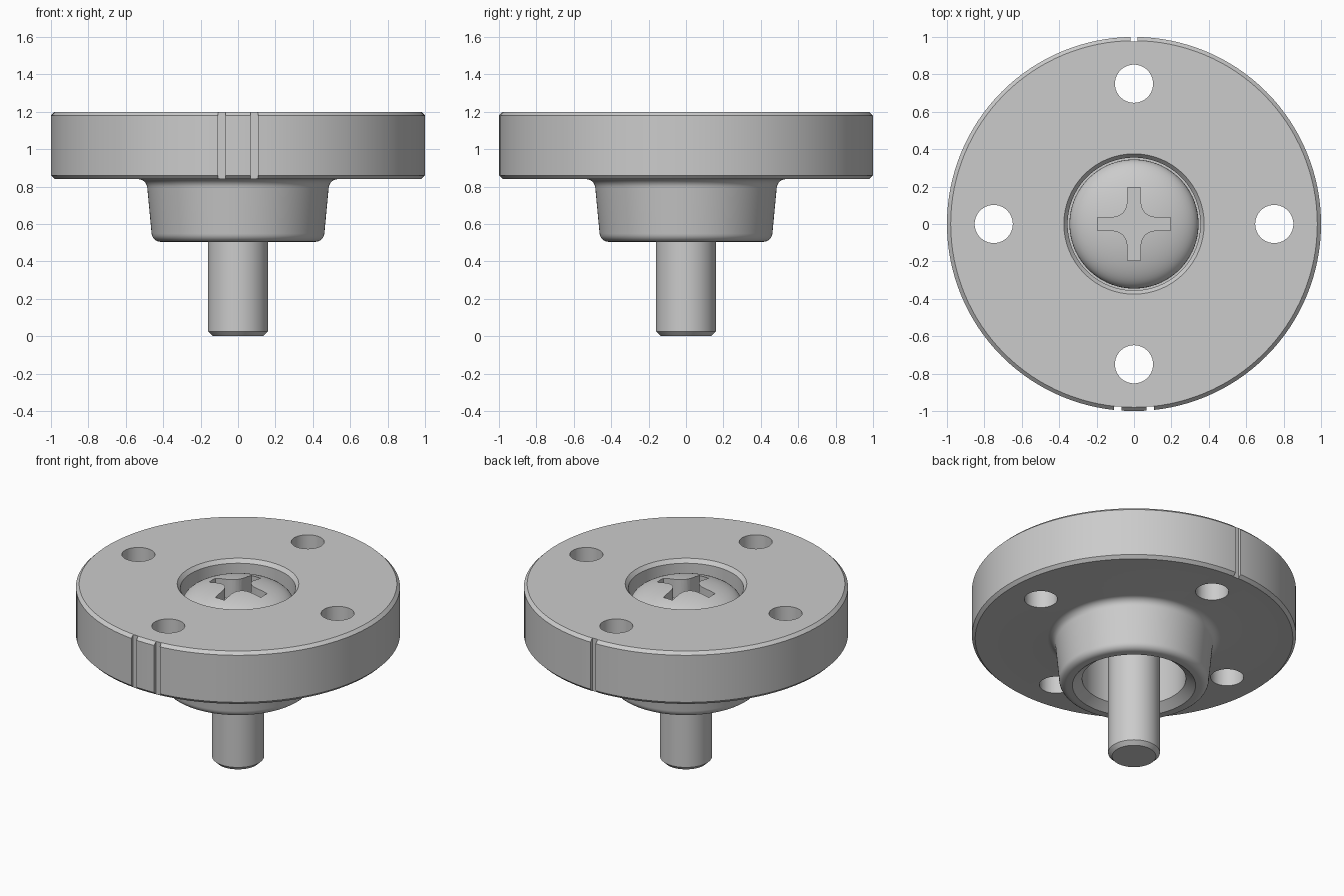
import bpy, bmesh, math
from mathutils import Matrix, Vector

if "Cube" in bpy.data.objects:
    bpy.data.objects.remove(bpy.data.objects["Cube"], do_unlink=True)

metal = bpy.data.materials.new("grey metal")
metal.use_nodes = True
GREY = (0.6, 0.6, 0.6, 1)
metal.diffuse_color = GREY
metal.node_tree.nodes["Principled BSDF"].inputs["Base Color"].default_value = GREY


def add_object(name, bm):
    bmesh.ops.recalc_face_normals(bm, faces=bm.faces)
    mesh = bpy.data.meshes.new(name)
    bm.to_mesh(mesh)
    bm.free()
    mesh.materials.append(metal)
    ob = bpy.data.objects.new(name, mesh)
    bpy.context.collection.objects.link(ob)
    return ob


def lathe(name, profile, closed, steps=128):
    """Revolve (radius, height) points around z."""
    bm = bmesh.new()
    verts = [bm.verts.new((r, 0, z)) for r, z in profile]
    pairs = list(zip(verts, verts[1:]))
    if closed:
        pairs.append((verts[-1], verts[0]))
    edges = [bm.edges.new(p) for p in pairs]
    bmesh.ops.spin(bm, geom=verts + edges, cent=(0, 0, 0), axis=(0, 0, 1),
                   angle=math.tau, steps=steps, use_duplicate=False)
    bmesh.ops.remove_doubles(bm, verts=bm.verts, dist=1e-4)
    return add_object(name, bm)


def arc(cx, cz, r, start, end, n=6):
    """Points on an arc, angles in degrees."""
    angles = [math.radians(start + (end - start) * i / n) for i in range(n + 1)]
    return [(cx + r * math.cos(a), cz + r * math.sin(a)) for a in angles]


def prism(name, outline, z0, z1):
    """Extrude an xy outline from z0 to z1."""
    bm = bmesh.new()
    face = bm.faces.new([bm.verts.new((x, y, z0)) for x, y in outline])
    top = bmesh.ops.extrude_face_region(bm, geom=[face])["geom"]
    bmesh.ops.translate(bm, vec=(0, 0, z1 - z0),
                        verts=[v for v in top if isinstance(v, bmesh.types.BMVert)])
    return add_object(name, bm)


def cut(ob, cutters):
    """Subtract the cutters for good, then delete them."""
    for c in cutters:
        c.hide_render = True
        mod = ob.modifiers.new("cut", "BOOLEAN")
        mod.operation, mod.solver, mod.object = "DIFFERENCE", "EXACT", c
    graph = bpy.context.evaluated_depsgraph_get()
    mesh = bpy.data.meshes.new_from_object(ob.evaluated_get(graph))
    ob.modifiers.clear()
    ob.data = mesh
    for c in cutters:
        bpy.data.objects.remove(c, do_unlink=True)


def smooth(ob, degrees=25):
    bpy.ops.object.select_all(action="DESELECT")
    ob.select_set(True)
    bpy.context.view_layer.objects.active = ob
    bpy.ops.object.shade_smooth_by_angle(angle=math.radians(degrees))


# Round plate and hub, with a counterbore above and a socket below
outside = [(0.355, 1.2 - 0.025), (0.375, 1.2), (0.98, 1.2), (1.0, 1.18),
           (1.0, 0.86), (0.98, 0.84)]
fillet = arc(0.535, 0.79, 0.05, 90, 176)
rounded_foot = arc(0.415, 0.552, 0.047, -4, -90)
inside = [(0.38, 0.505), (0.32, 0.55), (0.32, 0.9), (0.17, 0.9), (0.17, 1.0), (0.355, 1.0)]
disc = lathe("disc_and_hub", outside + fillet + rounded_foot + inside, True)

cutters = []
for i in range(4):
    a = i * math.pi / 2
    centre = Vector((math.cos(a), math.sin(a))) * 0.75
    cutters.append(prism("hole_cutter", arc(centre.x, centre.y, 0.102, 0, 354.375, 63), 0.7, 1.3))
# Index grooves in the rim: two at the front, one at the back
for x, y in ((-0.087, -1), (0.087, -1), (0, 1)):
    w, inner, outer = 0.02, y * 0.977, y * 1.05
    cutters.append(prism("groove_cutter", [(x - w, inner), (x + w, inner),
                                           (x + w, outer), (x - w, outer)], 0.7, 1.3))
cut(disc, cutters)
smooth(disc)

# Domed screw with a cross recess
dome = [(0.345 * math.sin(t), 1.06 + 0.135 * math.cos(t) ** 0.9)
        for t in [i * math.pi / 2 / 16 for i in range(16)]]
screw = lathe("screw", dome + [(0.345, 1.06), (0.345, 1.0), (0.16, 1.0),
                               (0.16, 0.025), (0.135, 0), (0, 0)], False)
cross = []
for i in range(4):
    turn = Matrix.Rotation(i * math.pi / 2, 2)
    quarter = [(0.195, -0.035), (0.195, 0.035)] + arc(0.115, 0.115, 0.08, 270, 180)
    cross += [tuple(turn @ Vector(p)) for p in quarter]
cut(screw, [prism("cross_cutter", cross, 1.06, 1.3)])
smooth(screw)
